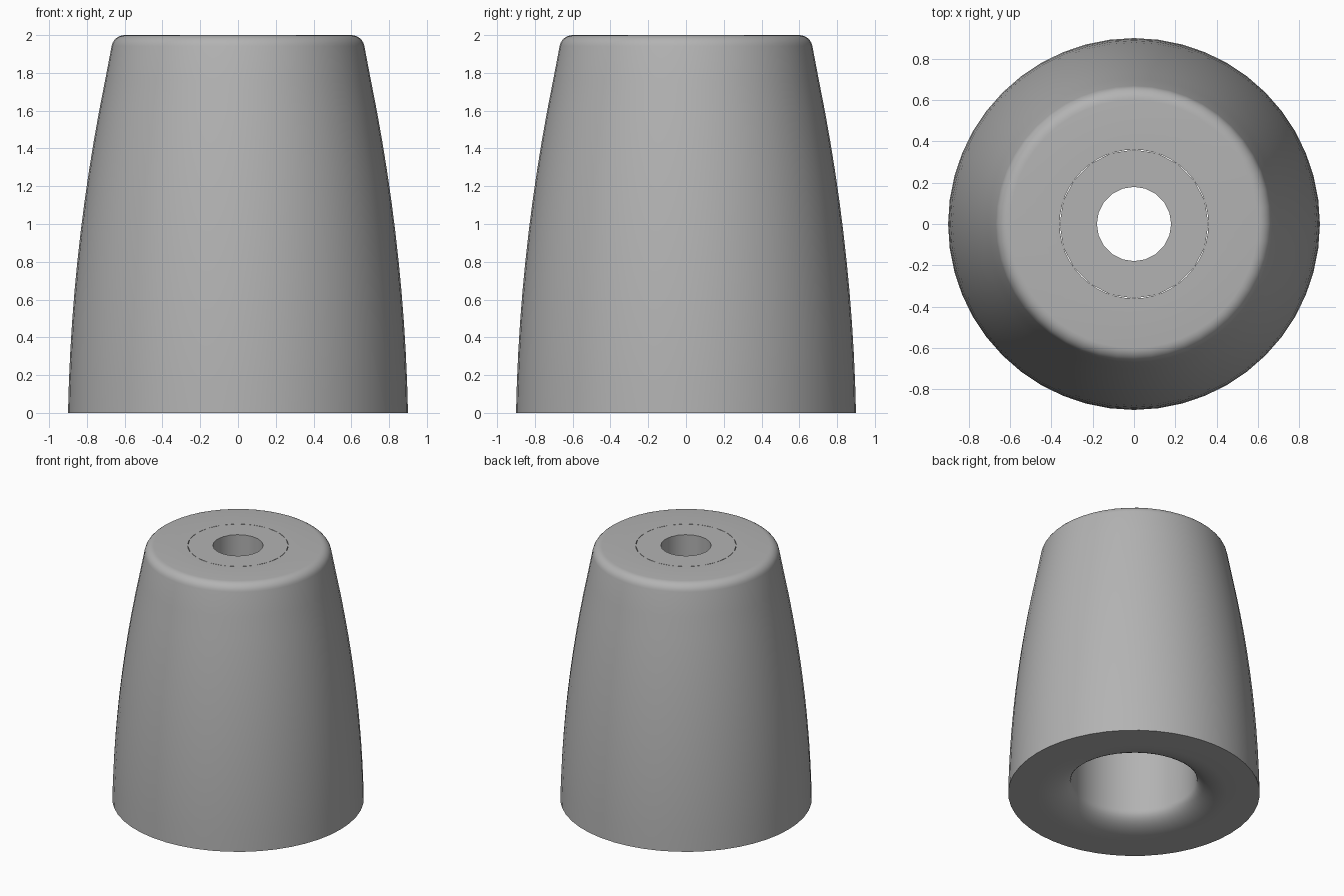
import bpy, bmesh, math

if "Cube" in bpy.data.objects:
    bpy.data.objects.remove(bpy.data.objects["Cube"])

grey = bpy.data.materials.new("mid grey")
grey.use_nodes = True
colour = (0.45, 0.45, 0.45, 1)
grey.diffuse_color = colour
grey.node_tree.nodes["Principled BSDF"].inputs["Base Color"].default_value = colour


def lathe(name, profile, sides):
    """Spin a closed (radius, height) outline about the z axis."""
    bm = bmesh.new()
    rings = []
    for r, z in profile:
        ring = []
        for i in range(sides):
            a = math.tau * i / sides
            ring.append(bm.verts.new((r * math.cos(a), r * math.sin(a), z)))
        rings.append(ring)
    for k, low in enumerate(rings):
        high = rings[(k + 1) % len(rings)]
        for i in range(sides):
            j = (i + 1) % sides
            bm.faces.new((low[i], low[j], high[j], high[i]))
    bmesh.ops.recalc_face_normals(bm, faces=bm.faces)
    mesh = bpy.data.meshes.new(name)
    bm.to_mesh(mesh)
    bm.free()
    mesh.materials.append(grey)
    obj = bpy.data.objects.new(name, mesh)
    bpy.context.collection.objects.link(obj)
    bpy.ops.object.select_all(action="DESELECT")
    obj.select_set(True)
    bpy.context.view_layer.objects.active = obj
    bpy.ops.object.shade_smooth_by_angle(angle=math.radians(35))
    return obj


def arc(cr, cz, rr, rz, start, end, steps):
    """Points along an elliptical arc, angles in degrees."""
    angles = [math.radians(start + (end - start) * i / steps) for i in range(steps + 1)]
    return [(cr + rr * math.cos(a), cz + rz * math.sin(a)) for a in angles]


# Bulging outer wall, narrowing towards the top
wall = [(0.9 - 0.02 * z - 0.052 * z * z, z) for z in [1.92 * i / 12 for i in range(12)]]
# Rounded top rim
rim = arc(0.6, 1.93, 0.07, 0.07, 10, 90, 6)
# Seat for the insert, then the bore and its flared mouth
seat = [(0.36, 2.0), (0.36, 1.6), (0.45, 1.6)]
mouth = arc(0.68, 0.12, 0.23, 0.12, 180, 270, 10)
lathe("foot_body", wall + rim + seat + mouth, 48)

# Insert with the screw hole
lathe("top_insert", [(0.18, 1.6), (0.36, 1.6), (0.36, 2.0), (0.18, 2.0)], 20)
